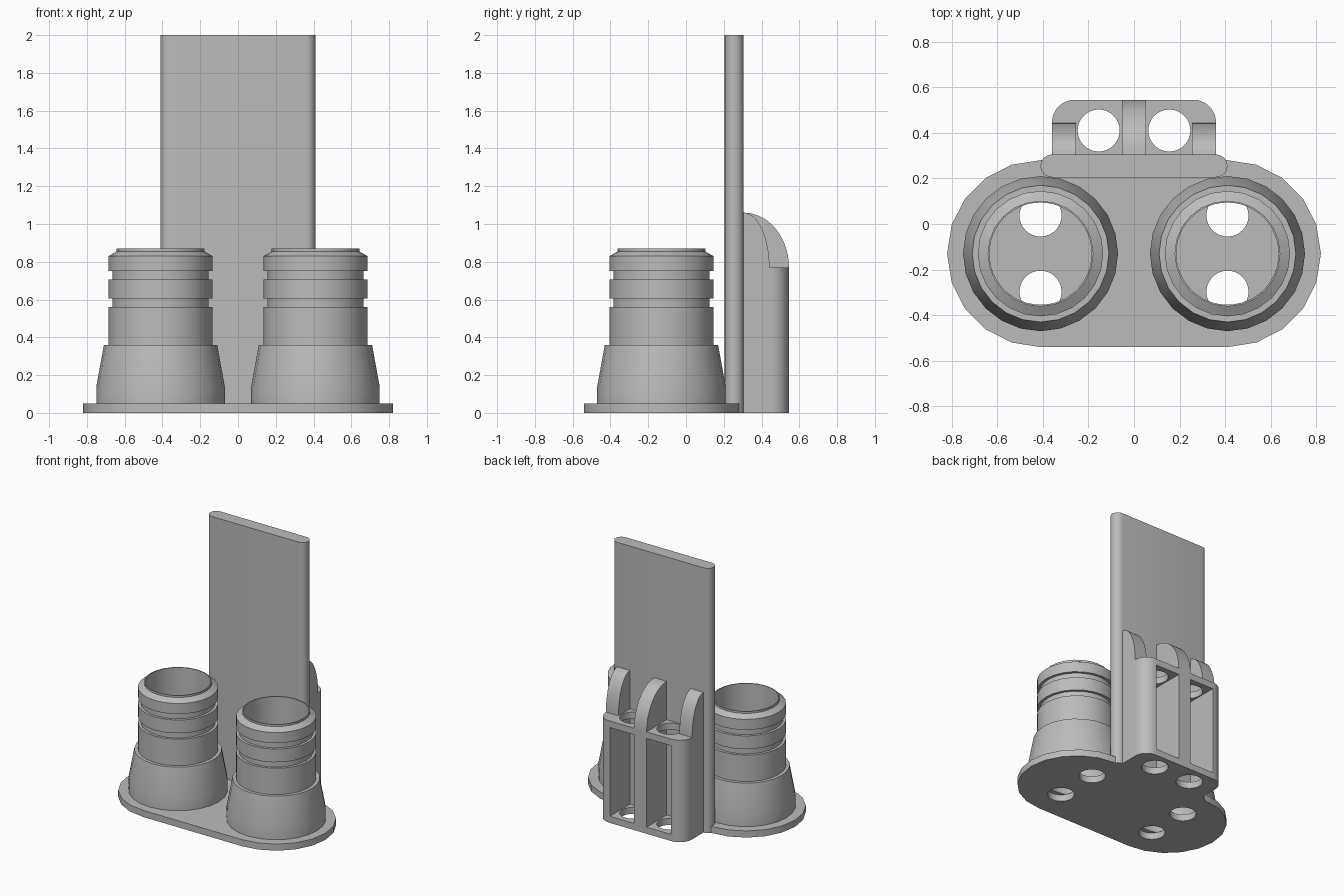
import bpy, bmesh
from math import sin, cos, pi, radians

cube = bpy.data.objects.get("Cube")
if cube:
    bpy.data.objects.remove(cube, do_unlink=True)

GREY = (0.5, 0.5, 0.5, 1)
mat = bpy.data.materials.new("plain grey")
mat.use_nodes = True
mat.diffuse_color = GREY
mat.node_tree.nodes["Principled BSDF"].inputs["Base Color"].default_value = GREY

TOWER_X, TOWER_Y = 0.41, -0.13
PLATE_H = 0.05
BLOCK_H = 0.77
BACK = 0.305      # rear face of the panel
REAR = 0.545      # rear face of the clip block


def finish(name, bm):
    bmesh.ops.recalc_face_normals(bm, faces=bm.faces)
    mesh = bpy.data.meshes.new(name)
    bm.to_mesh(mesh)
    bm.free()
    obj = bpy.data.objects.new(name, mesh)
    bpy.context.collection.objects.link(obj)
    mesh.materials.append(mat)
    return obj


def extrude(name, points, direction):
    """Solid made by pushing a closed outline along a direction."""
    bm = bmesh.new()
    face = bm.faces.new([bm.verts.new(p) for p in points])
    top = bmesh.ops.extrude_face_region(bm, geom=[face])["geom"]
    verts = [g for g in top if isinstance(g, bmesh.types.BMVert)]
    bmesh.ops.translate(bm, verts=verts, vec=direction)
    return finish(name, bm)


def arc(cx, cy, r, start, end, steps):
    angles = [radians(start + (end - start) * i / steps) for i in range(steps + 1)]
    return [(cx + r * cos(a), cy + r * sin(a)) for a in angles]


def prism(name, outline, z0, z1):
    return extrude(name, [(x, y, z0) for x, y in outline], (0, 0, z1 - z0))


def drill(x, y, r, z0, z1):
    return prism("drill_cutter", arc(x, y, r, 0, 360, 48)[:-1], z0, z1)


def box(x0, x1, y0, y1, z0, z1):
    return prism("slot_cutter", [(x0, y0), (x1, y0), (x1, y1), (x0, y1)], z0, z1)


def lathe(name, profile, x, y, segs):
    bm = bmesh.new()
    rings = [[bm.verts.new((x + r * cos(2 * pi * i / segs), y + r * sin(2 * pi * i / segs), z))
              for i in range(segs)] for r, z in profile]
    for a, b in zip(rings, rings[1:]):
        for i in range(segs):
            j = (i + 1) % segs
            bm.faces.new((a[i], a[j], b[j], b[i]))
    bm.faces.new(rings[0])
    bm.faces.new(rings[-1])
    return finish(name, bm)


def cut(obj, cutters):
    bpy.context.view_layer.objects.active = obj
    for c in cutters:
        c.hide_render = True
        mod = obj.modifiers.new("cut", "BOOLEAN")
        mod.operation = "DIFFERENCE"
        mod.solver = "EXACT"
        mod.object = c
        bpy.ops.object.modifier_apply(modifier=mod.name)
        bpy.data.objects.remove(c, do_unlink=True)


def smooth(obj, angle=30):
    bpy.ops.object.select_all(action="DESELECT")
    obj.select_set(True)
    bpy.context.view_layer.objects.active = obj
    bpy.ops.object.shade_smooth_by_angle(angle=radians(angle))


# Base plate with two drain holes under each tower
stadium = arc(TOWER_X, TOWER_Y, 0.41, -90, 90, 10) + arc(-TOWER_X, TOWER_Y, 0.41, 90, 270, 10)
plate = prism("base_plate", stadium, 0, PLATE_H)
cut(plate, [drill(sx * TOWER_X, TOWER_Y + dy, 0.092, -0.1, 0.2)
            for sx in (-1, 1) for dy in (-0.167, 0.167)])
smooth(plate)

# Hollow grooved towers
profile = [(0.34, PLATE_H), (0.34, 0.14), (0.30, 0.36), (0.275, 0.36), (0.275, 0.56),
           (0.255, 0.56), (0.255, 0.605), (0.275, 0.605), (0.275, 0.705),
           (0.255, 0.705), (0.255, 0.75), (0.275, 0.75), (0.275, 0.83),
           (0.232, 0.855), (0.232, 0.87)]
for side, sx in (("left", 1), ("right", -1)):
    tower = lathe(side + "_tower", profile, sx * TOWER_X, TOWER_Y, 24)
    cut(tower, [drill(sx * TOWER_X, TOWER_Y, 0.224, 0, 1)])
    smooth(tower, 25)

# Tall panel with rounded edges
panel_outline = arc(0.36, 0.255, 0.05, -90, 90, 12) + arc(-0.36, 0.255, 0.05, 90, 270, 12)
smooth(prism("back_panel", panel_outline, 0, 2))

# Clip block with two open channels and vertical holes
block_outline = ([(-0.36, BACK - 0.005), (0.36, BACK - 0.005)]
                 + arc(0.26, REAR - 0.1, 0.1, 0, 90, 8)
                 + arc(-0.26, REAR - 0.1, 0.1, 90, 180, 8))
block = prism("clip_block", block_outline, 0, BLOCK_H)
cutters = []
for sx in (-1, 1):
    x0, x1 = sorted((sx * 0.0525, sx * 0.255))
    cutters.append(box(x0, x1, BACK - 0.05, 0.7, PLATE_H, BLOCK_H - 0.05))
    cutters.append(drill(sx * 0.155, 0.41, 0.092, -0.1, 1))
cut(block, cutters)
smooth(block)

# Curved fins above the block
for name, x0, x1, depth in (("middle_fin", -0.0525, 0.0525, REAR - BACK),
                            ("left_fin", 0.255, 0.36, 0.137),
                            ("right_fin", -0.36, -0.255, 0.137)):
    curve = [(x0, BACK + depth * y, BLOCK_H + 0.29 * z) for y, z in arc(0, 0, 1, 0, 90, 14)]
    smooth(extrude(name, curve + [(x0, BACK, BLOCK_H)], (x1 - x0, 0, 0)))
